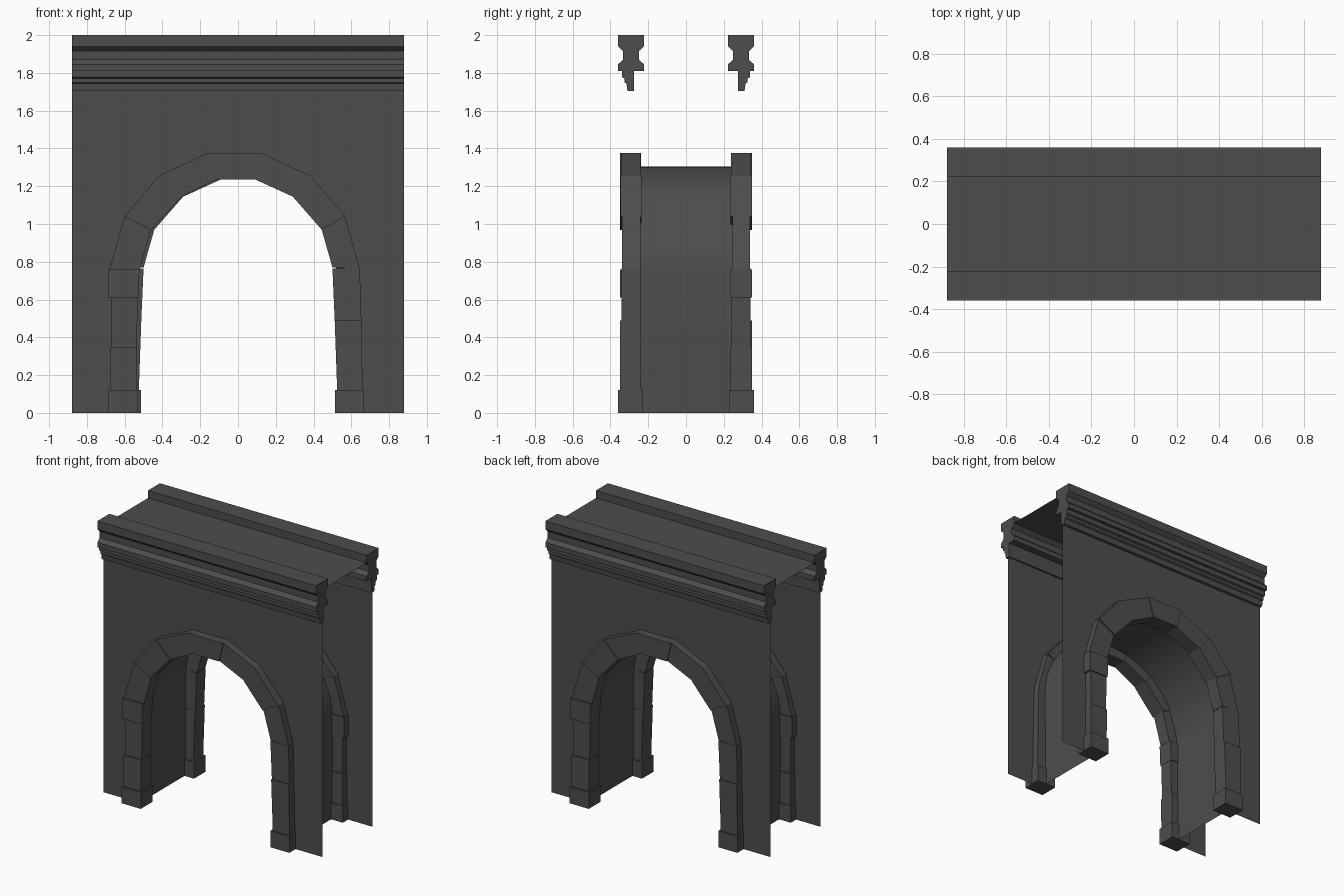
import bpy, bmesh, math

if "Cube" in bpy.data.objects:
    bpy.data.objects.remove(bpy.data.objects["Cube"])

HALF_W, WALL_Y, WALL_TOP = 0.88, 0.288, 1.76
ARCH_R, SPRING_Z = 0.59, 0.715

# Dark stone
dark = bpy.data.materials.new("dark_stone")
dark.diffuse_color = (0.075, 0.075, 0.075, 1)
dark.use_nodes = True
dark.node_tree.nodes["Principled BSDF"].inputs["Base Color"].default_value = dark.diffuse_color


def make_object(name, build):
    bm = bmesh.new()
    build(bm)
    mesh = bpy.data.meshes.new(name)
    bm.to_mesh(mesh)
    bm.free()
    mesh.materials.append(dark)
    obj = bpy.data.objects.new(name, mesh)
    bpy.context.collection.objects.link(obj)
    return obj


def prism(bm, lower, upper):
    # closed solid between two matching rings of points
    a = [bm.verts.new(p) for p in lower]
    b = [bm.verts.new(p) for p in upper]
    bm.faces.new(a[::-1])
    bm.faces.new(b)
    n = len(a)
    for i in range(n):
        j = (i + 1) % n
        bm.faces.new((a[i], a[j], b[j], b[i]))
    bmesh.ops.recalc_face_normals(bm, faces=bm.faces[:])


# Opening outline: straight jambs and a round head
arc = [(ARCH_R * math.cos(math.pi * i / 32), SPRING_Z + ARCH_R * math.sin(math.pi * i / 32))
       for i in range(33)]
opening = [(ARCH_R, 0)] + arc + [(-ARCH_R, 0)]


def wall(bm):
    # jamb strips beside the opening and columns above the arch
    def face(pts):
        bm.faces.new([bm.verts.new((x, -WALL_Y, z)) for x, z in pts])
    for (x0, z0), (x1, z1) in zip(arc[1:], arc):
        face([(x0, z0), (x1, z1), (x1, WALL_TOP), (x0, WALL_TOP)])
    for x0, x1 in ((-HALF_W, -ARCH_R), (ARCH_R, HALF_W)):
        face([(x0, 0), (x1, 0), (x1, SPRING_Z), (x1, WALL_TOP), (x0, WALL_TOP), (x0, SPRING_Z)])
    bmesh.ops.remove_doubles(bm, verts=bm.verts[:], dist=1e-5)


def tunnel(bm):
    rows = [[bm.verts.new((x, y, z)) for x, z in opening] for y in (-WALL_Y, WALL_Y)]
    for i in range(len(opening) - 1):
        bm.faces.new((rows[0][i], rows[0][i + 1], rows[1][i + 1], rows[1][i]))


def roof(bm):
    pts = [(-HALF_W, -0.222), (HALF_W, -0.222), (HALF_W, 0.222), (-HALF_W, 0.222)]
    bm.faces.new([bm.verts.new((x, y, 1.945)) for x, y in pts])


# Cornice cross-section (y, z)
cornice_profile = [
    (-0.36, 2.0), (-0.36, 1.94), (-0.333, 1.915), (-0.333, 1.87), (-0.36, 1.845), (-0.36, 1.81),
    (-0.338, 1.81), (-0.338, 1.777), (-0.325, 1.77), (-0.325, 1.75), (-0.315, 1.743),
    (-0.31, 1.705), (-0.275, 1.705), (-0.275, 1.81), (-0.222, 1.81), (-0.222, 1.845),
    (-0.25, 1.87), (-0.25, 1.915), (-0.222, 1.94), (-0.222, 2.0)]


def cornice(bm):
    prism(bm, [(-HALF_W, y, z) for y, z in cornice_profile],
          [(HALF_W, y, z) for y, z in cornice_profile])


def stone(corners, front, back):
    return lambda bm: prism(bm, [(x, front, z) for x, z in corners],
                            [(x, back, z) for x, z in corners])


# Arch stone joints: outer and inner points, right to left
outer = [(0.645, 0.76), (0.567, 1.04), (0.385, 1.255), (0.125, 1.375),
         (-0.16, 1.375), (-0.42, 1.255), (-0.60, 1.04), (-0.68, 0.76)]
inner = [(0.50, 0.77), (0.443, 0.97), (0.29, 1.145), (0.093, 1.235),
         (-0.118, 1.235), (-0.302, 1.142), (-0.462, 0.967), (-0.52, 0.76)]
arch_depth = [(-0.34, -0.24), (-0.348, -0.235), (-0.343, -0.242), (-0.35, -0.24),
              (-0.345, -0.238), (-0.35, -0.235), (-0.338, -0.245)]

# Pier stones: outer x, inner x at bottom and top, z range, depth
piers = [
    (0.665, 0.513, 0.665, 0.513, 0, 0.12, -0.36, -0.227),
    (0.66, 0.525, 0.653, 0.512, 0.12, 0.49, -0.35, -0.238),
    (0.653, 0.512, 0.645, 0.50, 0.49, 0.765, -0.342, -0.24),
    (-0.685, -0.53, -0.685, -0.53, 0, 0.12, -0.36, -0.227),
    (-0.675, -0.537, -0.675, -0.534, 0.12, 0.35, -0.35, -0.235),
    (-0.67, -0.537, -0.672, -0.53, 0.35, 0.61, -0.342, -0.242),
    (-0.687, -0.528, -0.687, -0.522, 0.61, 0.76, -0.35, -0.236)]

# Front and back are the same half turned around the vertical axis
for side, turn in (("front", 0), ("back", math.pi)):
    parts = [make_object(side + "_wall", wall), make_object(side + "_cornice", cornice)]
    for i, (f, b) in enumerate(arch_depth):
        quad = [outer[i], outer[i + 1], inner[i + 1], inner[i]]
        parts.append(make_object(f"{side}_arch_stone_{i + 1}", stone(quad, f, b)))
    for i, (xo, xi, xo2, xi2, z0, z1, f, b) in enumerate(piers):
        quad = [(xo, z0), (xo2, z1), (xi2, z1), (xi, z0)]
        parts.append(make_object(f"{side}_pier_stone_{i + 1}", stone(quad, f, b)))
    for p in parts:
        p.rotation_euler.z = turn

# Passage lining and roof deck
make_object("roof_deck", roof)
passage = make_object("passage_lining", tunnel)
bpy.context.view_layer.objects.active = passage
passage.select_set(True)
bpy.ops.object.shade_smooth_by_angle(angle=math.radians(30))
